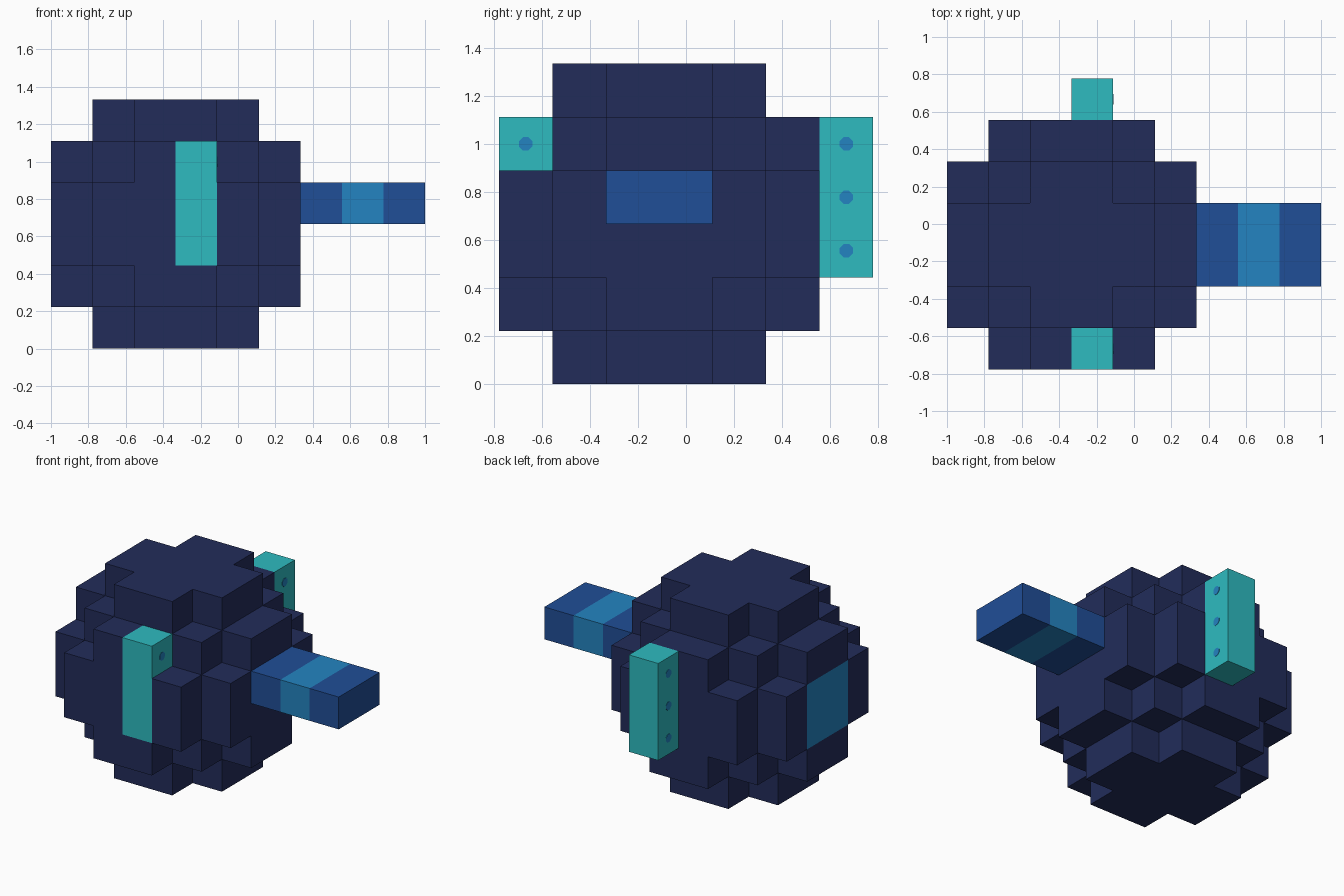
import bpy, bmesh, math
from mathutils import Matrix, Vector

if "Cube" in bpy.data.objects:
    bpy.data.objects.remove(bpy.data.objects["Cube"])

U = 2 / 9                                # edge of one block
ORIGIN = Vector((-1.0, -3.5 * U, 0.0))   # corner of block (0, 0, 0)


def make_material(name, rgb):
    lin = [((c / 255 + 0.055) / 1.055) ** 2.4 for c in rgb] + [1.0]
    mat = bpy.data.materials.new(name)
    mat.use_nodes = True
    mat.diffuse_color = lin
    mat.node_tree.nodes["Principled BSDF"].inputs["Base Color"].default_value = lin
    return mat


NAVY = make_material("navy", (34, 44, 90))
TEAL = make_material("teal", (46, 187, 192))
BLUE = make_material("blue", (32, 78, 151))
SKY = make_material("sky blue", (36, 132, 193))


def finish(name, bm, mats):
    mesh = bpy.data.meshes.new(name)
    bm.to_mesh(mesh)
    bm.free()
    for m in mats:
        mesh.materials.append(m)
    obj = bpy.data.objects.new(name, mesh)
    bpy.context.collection.objects.link(obj)
    return obj


def blocks(name, cells, mats, rule=lambda cell, d: 0, covered=()):
    """Outer skin of a set of blocks; rule(cell, direction) picks the material."""
    solid = set(cells) | set(covered)
    bm = bmesh.new()
    for cell in cells:
        centre = ORIGIN + (Vector(cell) + Vector((0.5, 0.5, 0.5))) * U
        for axis in range(3):
            for sign in (-1, 1):
                d = [0, 0, 0]
                d[axis] = sign
                if tuple(c + s for c, s in zip(cell, d)) in solid:
                    continue
                n = Vector(d)
                a = Vector([float(i == (axis + 1) % 3) for i in range(3)])
                b = n.cross(a)
                corners = [n + a + b, n - a + b, n - a - b, n + a - b]
                face = bm.faces.new([bm.verts.new(centre + c * U / 2) for c in corners])
                face.material_index = rule(cell, d)
    bmesh.ops.remove_doubles(bm, verts=bm.verts, dist=1e-4)
    return finish(name, bm, mats)


# Teal strips: one set into the front, one standing proud of the back
front_cells = [(3, 0, k) for k in (2, 3, 4)]
rear_cells = [(3, 6, k) for k in (2, 3, 4)]
blocks("front_strip", front_cells, [TEAL])
blocks("rear_strip", rear_cells, [TEAL])

# Blocky ball, six blocks across, with a square patch on the -x side
R = range(6)
ball = [(i, j, k) for i in R for j in R for k in R
        if (i - 2.5) ** 2 + (j - 2.5) ** 2 + (k - 2.5) ** 2 < 9
        and (i, j, k) not in front_cells]
blocks("body", ball, [NAVY, SKY],
       lambda c, d: int(d[0] == -1 and c[0] == 0 and c[1] in (2, 3) and c[2] in (2, 3)),
       covered=front_cells)

# Striped bar sticking out of the +x side
bar = [(i, j, 3) for i in (6, 7, 8) for j in (2, 3)]
blocks("side_bar", bar, [BLUE, SKY], lambda c, d: int(c[0] == 7))


# Small octagonal studs on the exposed sides of the strips
def stud(name, cell, side):
    bm = bmesh.new()
    centre = ORIGIN + (Vector(cell) + Vector((0.5 + side * 0.5, 0.5, 0.5))) * U
    place = (Matrix.Translation(centre) @ Matrix.Rotation(math.pi / 2, 4, 'Y')
             @ Matrix.Rotation(math.pi / 8, 4, 'Z'))
    bmesh.ops.create_cone(bm, cap_ends=True, segments=8, radius1=0.03, radius2=0.03,
                          depth=0.004, matrix=place)
    finish(name, bm, [SKY])


for n, cell in enumerate(rear_cells, 1):
    stud(f"rear_stud_right_{n}", cell, -1)
    stud(f"rear_stud_left_{n}", cell, 1)
stud("front_stud", front_cells[2], 1)
